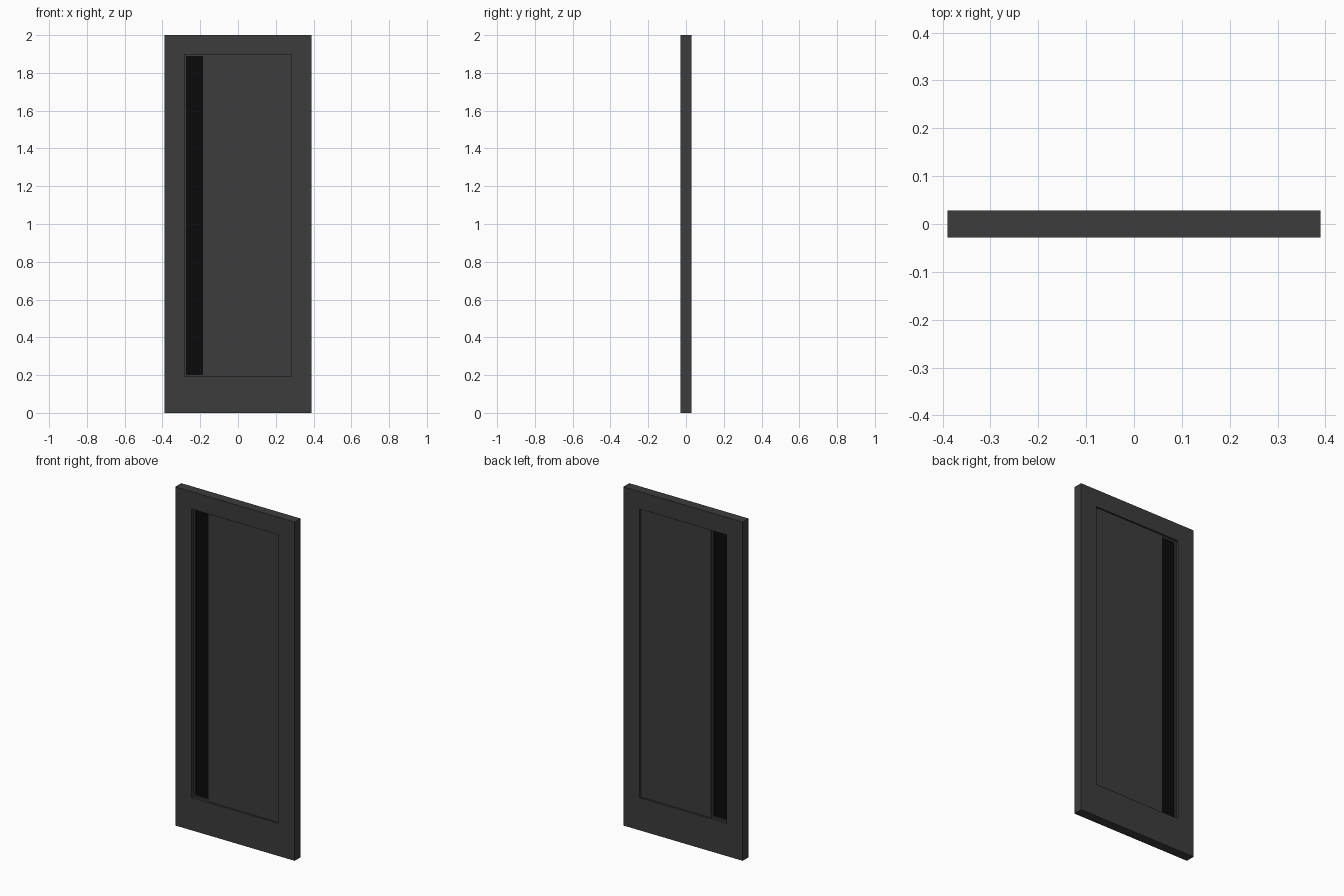
import bpy

if "Cube" in bpy.data.objects:
    bpy.data.objects.remove(bpy.data.objects["Cube"])


def material(name, v):
    m = bpy.data.materials.new(name)
    m.diffuse_color = (v, v, v, 1)
    m.use_nodes = True
    m.node_tree.nodes["Principled BSDF"].inputs["Base Color"].default_value = m.diffuse_color
    return m


dark = material("dark_paint", 0.045)
black = material("black_glass", 0.003)


def box(name, x0, x1, z0, z1, half_depth, mat):
    """Box spanning x0..x1 and z0..z1, centred on y = 0."""
    bpy.ops.mesh.primitive_cube_add(size=1, location=((x0 + x1) / 2, 0, (z0 + z1) / 2))
    ob = bpy.context.object
    ob.name = name
    ob.scale = (x1 - x0, 2 * half_depth, z1 - z0)
    bpy.ops.object.transform_apply(location=False, rotation=False, scale=True)
    ob.data.materials.append(mat)
    return ob


W, S, D = 0.39, 0.283, 0.028      # door half width, opening half width, half depth
Z0, Z1 = 0.193, 1.897             # opening bottom and top
P = -0.177                        # left edge of the panel
B = 0.01                          # bead width

# Frame: two stiles and two rails
box("left_stile", -W, -S, 0, 2, D, dark)
box("right_stile", S, W, 0, 2, D, dark)
box("bottom_rail", -S, S, 0, Z0, D, dark)
box("top_rail", -S, S, Z1, 2, D, dark)

# Recessed solid panel
box("panel", P, S, Z0, Z1, 0.018, dark)

# Beads holding the glass
box("left_bead", -S, -S + B, Z0, Z1, 0.013, dark)
box("right_bead", P - B, P, Z0, Z1, 0.013, dark)
box("bottom_bead", -S + B, P - B, Z0, Z0 + B, 0.013, dark)
box("top_bead", -S + B, P - B, Z1 - B, Z1, 0.013, dark)

# Narrow glass strip
box("glass", -S + B, P - B, Z0 + B, Z1 - B, 0.004, black)
